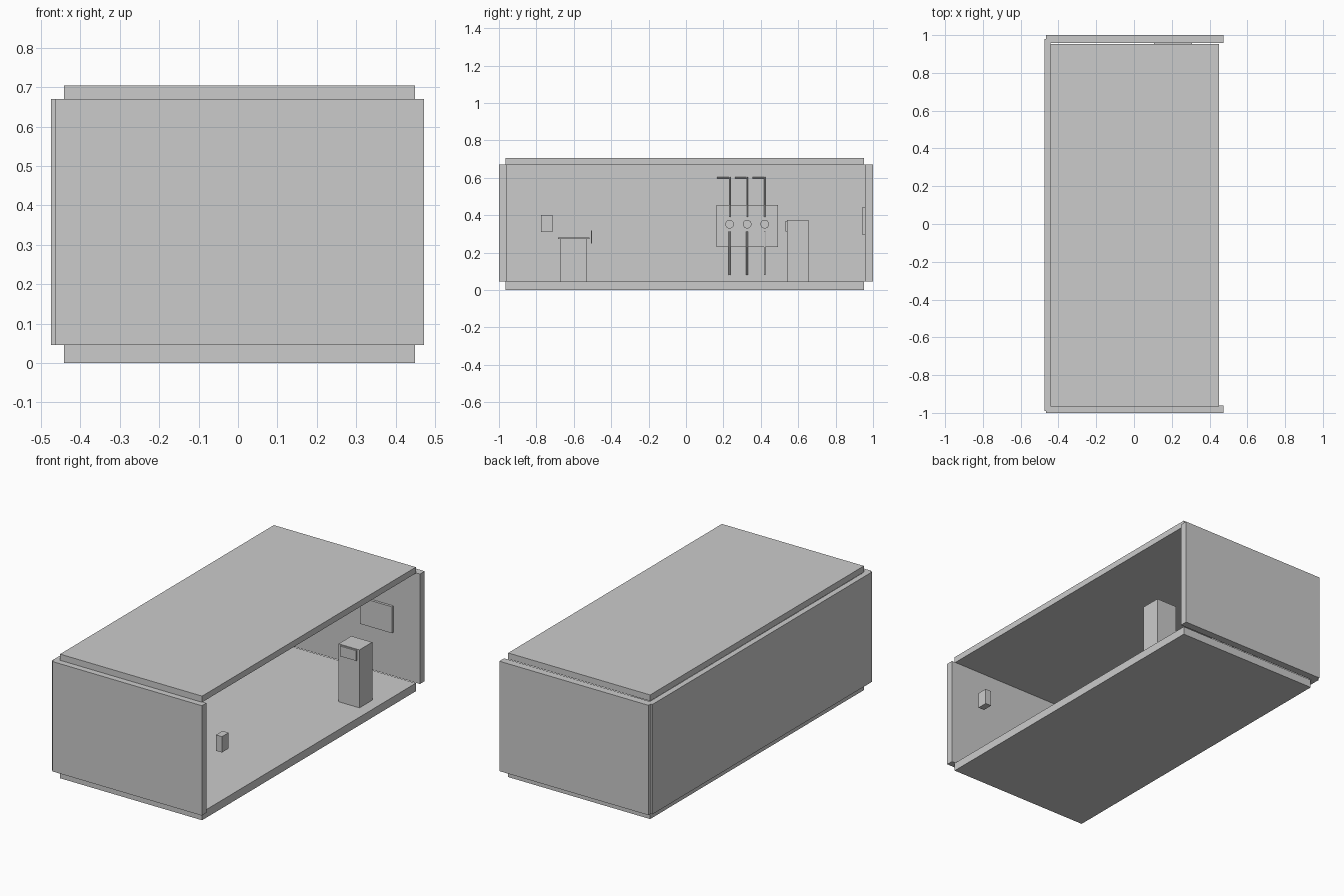
import bpy, math
from mathutils import Vector


def box(name, x0, x1, y0, y1, z0, z1):
    bpy.ops.mesh.primitive_cube_add(size=1, location=((x0 + x1) / 2, (y0 + y1) / 2, (z0 + z1) / 2))
    o = bpy.context.object
    o.name = name
    o.scale = (x1 - x0, y1 - y0, z1 - z0)
    bpy.ops.object.transform_apply(location=False, rotation=False, scale=True)
    return o


def rod(name, a, b, r, sides=12):
    a, b = Vector(a), Vector(b)
    bpy.ops.mesh.primitive_cylinder_add(vertices=sides, radius=r, depth=(b - a).length, location=(a + b) / 2)
    o = bpy.context.object
    o.name = name
    o.rotation_euler = (b - a).to_track_quat('Z', 'Y').to_euler()
    bpy.ops.object.shade_smooth_by_angle(angle=math.radians(40))
    return o


# Room shell, open on the +x side
box("floor", -0.442, 0.45, -0.965, 0.953, 0, 0.046)
box("ceiling", -0.442, 0.45, -0.965, 0.953, 0.67, 0.705)
box("back_wall", -0.475, -0.443, -0.99, 0.98, 0.046, 0.67)
box("front_end_wall", -0.465, 0.473, -1.0, -0.96, 0.046, 0.67)
box("rear_end_wall", -0.465, 0.473, 0.957, 1.0, 0.046, 0.67)

# Console with its small screen
box("console", 0.254, 0.385, 0.54, 0.655, 0.046, 0.375)
box("console_screen", 0.27, 0.37, 0.531, 0.541, 0.312, 0.37)

# Screen on the rear end wall
box("wall_screen", 0.106, 0.306, 0.943, 0.957, 0.295, 0.445)

# Small box near the open side
box("small_box", 0.404, 0.442, -0.775, -0.715, 0.31, 0.40)

# Desk with upright panel
box("desk_body", -0.28, -0.02, -0.672, -0.53, 0.046, 0.272)
box("desk_top", -0.3, 0.0, -0.685, -0.515, 0.272, 0.28)
box("desk_panel", -0.2, -0.1, -0.508, -0.502, 0.248, 0.318)

# Wall panel with three round gauges and their pipes
box("wall_panel", -0.443, -0.425, 0.162, 0.492, 0.23, 0.455)
for i in range(3):
    y = 0.233 + i * 0.094
    rod(f"gauge_{i}", (-0.426, y, 0.352), (-0.41, y, 0.352), 0.023, 24)
    rod(f"lower_pipe_{i}", (-0.42, y, 0.08), (-0.42, y, 0.312), 0.005)
    rod(f"upper_pipe_{i}", (-0.42, y, 0.39), (-0.42, y, 0.604), 0.004)
    rod(f"pipe_arm_{i}", (-0.42, y, 0.6), (-0.42, y - 0.066, 0.6), 0.004)
